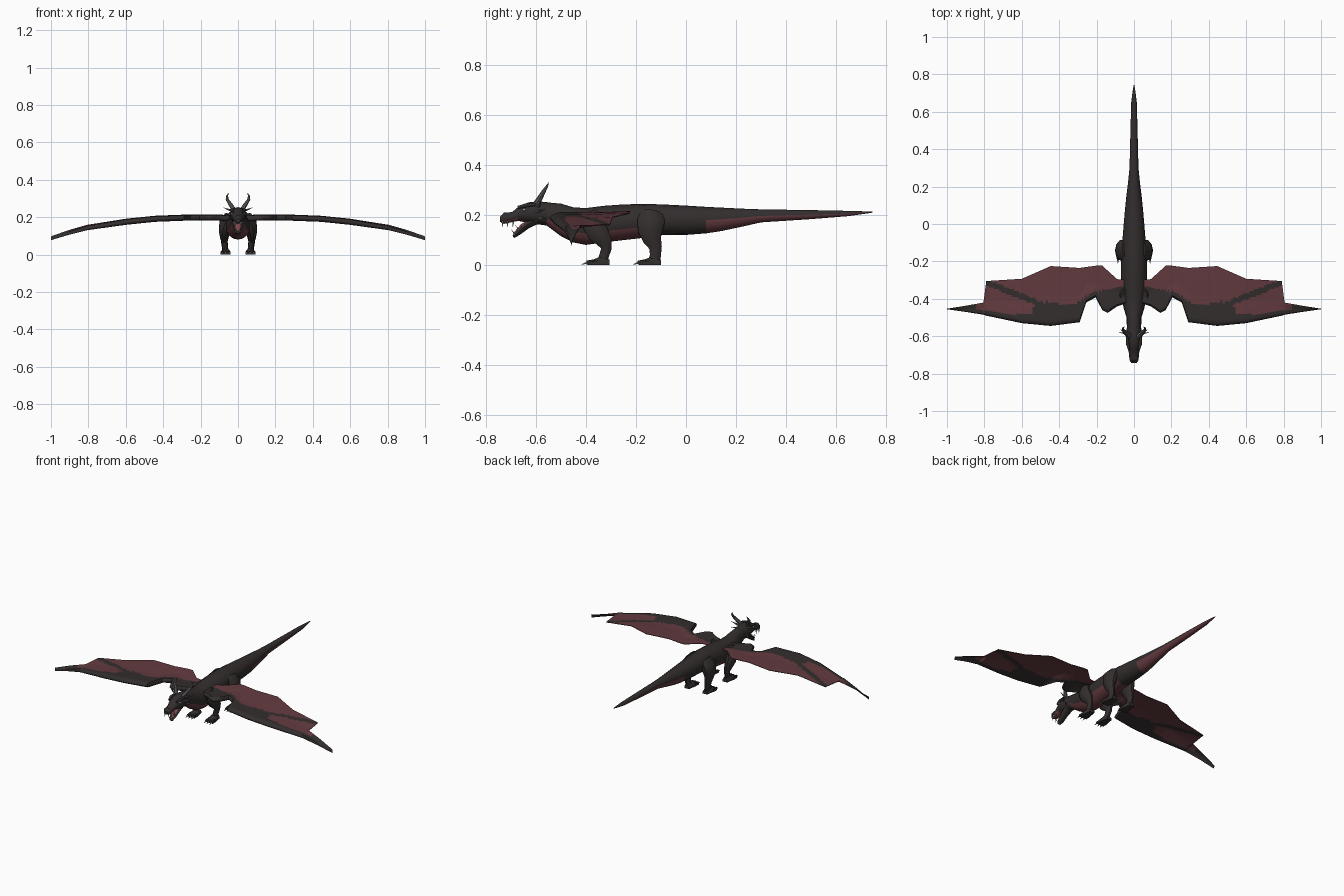
import bpy, bmesh, math
from mathutils import Vector


def material(name, r, g, b):
    m = bpy.data.materials.new(name)
    m.diffuse_color = (r, g, b, 1)
    return m


HIDE = material("charcoal_hide", 0.034, 0.027, 0.027)
RED = material("dull_red_skin", 0.125, 0.043, 0.050)
HORN = material("grey_horn", 0.13, 0.12, 0.125)
CLAW = material("pale_claw", 0.42, 0.40, 0.40)
MOUTH = material("mouth_pink", 0.22, 0.065, 0.075)
EYE = material("eye_blue_grey", 0.30, 0.36, 0.42)


def skin_rings(name, rings, mats, rule=None, mirror=False, angle=40):
    """Join closed rings of points into a capped solid."""
    bm = bmesh.new()
    vs = [[bm.verts.new(p) for p in r] for r in rings]
    n = len(vs[0])
    for a, b in zip(vs, vs[1:]):
        for i in range(n):
            j = (i + 1) % n
            bm.faces.new((a[i], a[j], b[j], b[i]))
    bm.faces.new(vs[0])
    bm.faces.new(vs[-1])
    bmesh.ops.recalc_face_normals(bm, faces=bm.faces)
    if rule:
        for f in bm.faces:
            f.material_index = rule(f.calc_center_median(), f)
    me = bpy.data.meshes.new(name)
    bm.to_mesh(me)
    bm.free()
    for m in mats:
        me.materials.append(m)
    me.shade_smooth()
    me.set_sharp_from_angle(angle=math.radians(angle))
    ob = bpy.data.objects.new(name, me)
    bpy.context.collection.objects.link(ob)
    if mirror:
        ob.modifiers.new("mirror", 'MIRROR').use_mirror_merge = False
    return ob


def lerp(table, x, k=1):
    """Read column k of a sorted table at x."""
    for a, b in zip(table, table[1:]):
        if x <= b[0]:
            t = max(0, (x - a[0]) / (b[0] - a[0]))
            return a[k] + (b[k] - a[k]) * t
    return table[-1][k]


def profile_body(name, prof, mats, rule=None, n=16):
    """Rings along y from (y, bottom, top, half width)."""
    rings = []
    for y, lo, hi, w in prof:
        rings.append([(w * math.sin(2 * math.pi * i / n), y,
                       (lo + hi) / 2 + (hi - lo) / 2 * math.cos(2 * math.pi * i / n))
                      for i in range(n)])
    return skin_rings(name, rings, mats, rule)


def limb(name, path, mat, mirror=True, n=10):
    """Elliptic tube along (x, y, z, radius across, radius in depth)."""
    rings = []
    pts = [Vector(p[:3]) for p in path]
    for k, p in enumerate(path):
        t = (pts[min(k + 1, len(pts) - 1)] - pts[max(k - 1, 0)]).normalized()
        side = Vector((0, 1, 0)) if abs(t.x) > 0.75 else Vector((1, 0, 0))
        side = (side - t * side.dot(t)).normalized()
        up = t.cross(side)
        rings.append([pts[k] + side * p[3] * math.cos(2 * math.pi * i / n)
                      + up * p[4] * math.sin(2 * math.pi * i / n) for i in range(n)])
    return skin_rings(name, rings, [mat], mirror=mirror)


def spike(name, a, b, r, mat, n=6):
    limb(name, [(*a, r, r), (*b, r * 0.08, r * 0.08)], mat, n=n)


# Body, neck and tail, with a red underside
BODY = [(-.61, .170, .235, .030), (-.56, .160, .250, .038), (-.50, .115, .245, .040),
        (-.45, .090, .230, .055), (-.40, .080, .227, .066), (-.33, .090, .236, .070),
        (-.26, .098, .241, .070), (-.18, .107, .244, .068), (-.10, .120, .242, .063),
        (0, .120, .237, .055), (.08, .126, .232, .048), (.14, .135, .229, .042),
        (.22, .152, .225, .032), (.30, .170, .222, .024), (.50, .183, .219, .019),
        (.65, .195, .216, .015), (.72, .205, .214, .006), (.745, .209, .213, .001)]


def underside(c, f):
    lo, hi = lerp(BODY, c.y), lerp(BODY, c.y, 2)
    if -.10 < c.y < .08 or c.y > .72:
        return 0
    return int((c.z - lo) / (hi - lo) < (.42 if c.y > 0 else .30))


profile_body("body_and_tail", BODY, [HIDE, RED], underside)

# Head: skull and upper jaw, with a pink palate
profile_body("head", [(-.743, .172, .192, .014), (-.728, .164, .209, .025),
                      (-.695, .171, .211, .026), (-.670, .176, .232, .032),
                      (-.630, .168, .250, .041), (-.590, .162, .254, .043),
                      (-.540, .155, .249, .036)], [HIDE, MOUTH],
             lambda c, f: int(f.normal.z < -.75 and c.y < -.63), 12)
limb("lower_jaw", [(0, -.590, .185, .030, .020), (0, -.635, .160, .026, .016),
                   (0, -.670, .130, .021, .012), (0, -.690, .112, .012, .006)], HIDE, False)
limb("tongue", [(0, -.625, .176, .020, .008), (0, -.655, .156, .018, .008),
                (0, -.688, .124, .008, .004)], MOUTH, False)

# Teeth, eyes, brow, horns and cheek spikes
for y, x in ((-.732, .014), (-.712, .021), (-.690, .022)):
    spike("upper_tooth", (x, y, .176), (x, y - .003, .150), .005, CLAW)
for y, z, x in ((-.684, .122, .011), (-.668, .140, .018)):
    spike("lower_tooth", (x, y, z), (x, y - .014, z + .020), .004, CLAW)
limb("eye", [(.030, -.645, .220, .010, .007), (.041, -.647, .221, .006, .004)], EYE)
limb("brow", [(.026, -.672, .230, .006, .006), (.034, -.640, .238, .009, .008),
              (.036, -.600, .242, .006, .006)], HIDE)
limb("horn", [(.024, -.600, .242, .013, .013), (.040, -.583, .268, .011, .011),
              (.058, -.568, .295, .008, .008), (.058, -.556, .314, .005, .005),
              (.051, -.549, .329, .001, .001)], HORN, n=8)
for a, b in (((.034, -.590, .234), (.080, -.578, .252)),
             ((.036, -.600, .212), (.072, -.562, .222)),
             ((.030, -.590, .190), (.058, -.556, .184))):
    spike("cheek_spike", a, b, .007, HORN)

# Legs
limb("front_leg", [(.050, -.385, .205, .025, .035), (.066, -.372, .165, .033, .046),
                   (.076, -.350, .125, .027, .044), (.076, -.325, .092, .020, .032),
                   (.072, -.318, .065, .016, .022), (.068, -.328, .035, .015, .020),
                   (.066, -.335, .008, .018, .022)], HIDE)
limb("hind_leg", [(.045, -.135, .210, .022, .045), (.064, -.140, .175, .036, .058),
                  (.068, -.142, .135, .034, .052), (.072, -.135, .100, .024, .038),
                  (.073, -.122, .070, .018, .027), (.070, -.122, .038, .016, .023),
                  (.067, -.130, .008, .018, .025)], HIDE)


def foot(name, heel):
    """Flat wedge foot with three claws."""
    rings = []
    for dy, w, h in ((0, .016, .020), (-.03, .021, .036), (-.06, .027, .024), (-.088, .027, .012)):
        rings.append([(.066 + sx * w, heel + dy, z) for sx, z in
                      ((-1, 0), (1, 0), (1, h * .6), (.5, h), (-.5, h), (-1, h * .6))])
    skin_rings(name, rings, [HIDE], mirror=True)
    for i in (-1, 0, 1):
        limb(name + "_toe", [(.066 + i * .016, heel - .06, .012, .009, .011),
                             (.066 + i * .019, heel - .092, .009, .007, .008)], HIDE, n=8)
        spike(name + "_claw", (.066 + i * .019, heel - .088, .009),
              (.066 + i * .021, heel - .112, .002), .006, CLAW)


foot("front_foot", -.305)
foot("hind_foot", -.100)

# Wings: (x, leading y, trailing y, height, arm half thickness)
WING = [(.03, -.42, -.30, .203, .014), (.09, -.44, -.295, .206, .015),
        (.14, -.475, -.25, .207, .015), (.17, -.46, -.222, .208, .015),
        (.205, -.392, -.223, .208, .015), (.255, -.42, -.23, .207, .015),
        (.29, -.525, -.235, .206, .015), (.445, -.545, -.225, .200, .015),
        (.60, -.53, -.293, .184, .015), (.79, -.49, -.305, .154, .011),
        (.805, -.485, -.42, .152, .011), (.90, -.470, -.437, .125, .007),
        (1.0, -.456, -.453, .090, .001)]
# Edge of the dark leading band
BAND = [(.03, -.33), (.12, -.345), (.22, -.365), (.33, -.435), (.47, -.415),
        (.54, -.44), (.55, -.487), (.70, -.480), (.84, -.455), (.87, -.40), (1, -.40)]
CHORD = [0, .02, .06] + [.06 + .94 * i / 20 for i in range(1, 21)]


def wing_colour(c, f):
    finger = -.45 + (c.x - .45) * .41          # dark finger bone
    if .45 < c.x < .795 and abs(c.y - finger) < .017:
        return 0
    return int(c.y > lerp(BAND, c.x))


def wing_ring(x):
    lead, trail, z0, th = (lerp(WING, x, k) for k in (1, 2, 3, 4))
    top, low = [], []
    for v in CHORD:
        h = min(.0015, th) + th * math.sqrt(min(v / .06, 1)) * max(0, 1 - v / .5)
        y = lead + (trail - lead) * v
        z = z0 - .012 * (1 - v) ** 2 + .006 * v
        top.append((x, y, z + h))
        low.append((x, y, z - h))
    return top + low[::-1]


xs = [WING[0][0]]
for a, b in zip(WING, WING[1:]):
    steps = max(1, round((b[0] - a[0]) / .014))
    xs += [a[0] + (b[0] - a[0]) * i / steps for i in range(1, steps + 1)]
skin_rings("wing", [wing_ring(x) for x in xs], [HIDE, RED], wing_colour, True)
